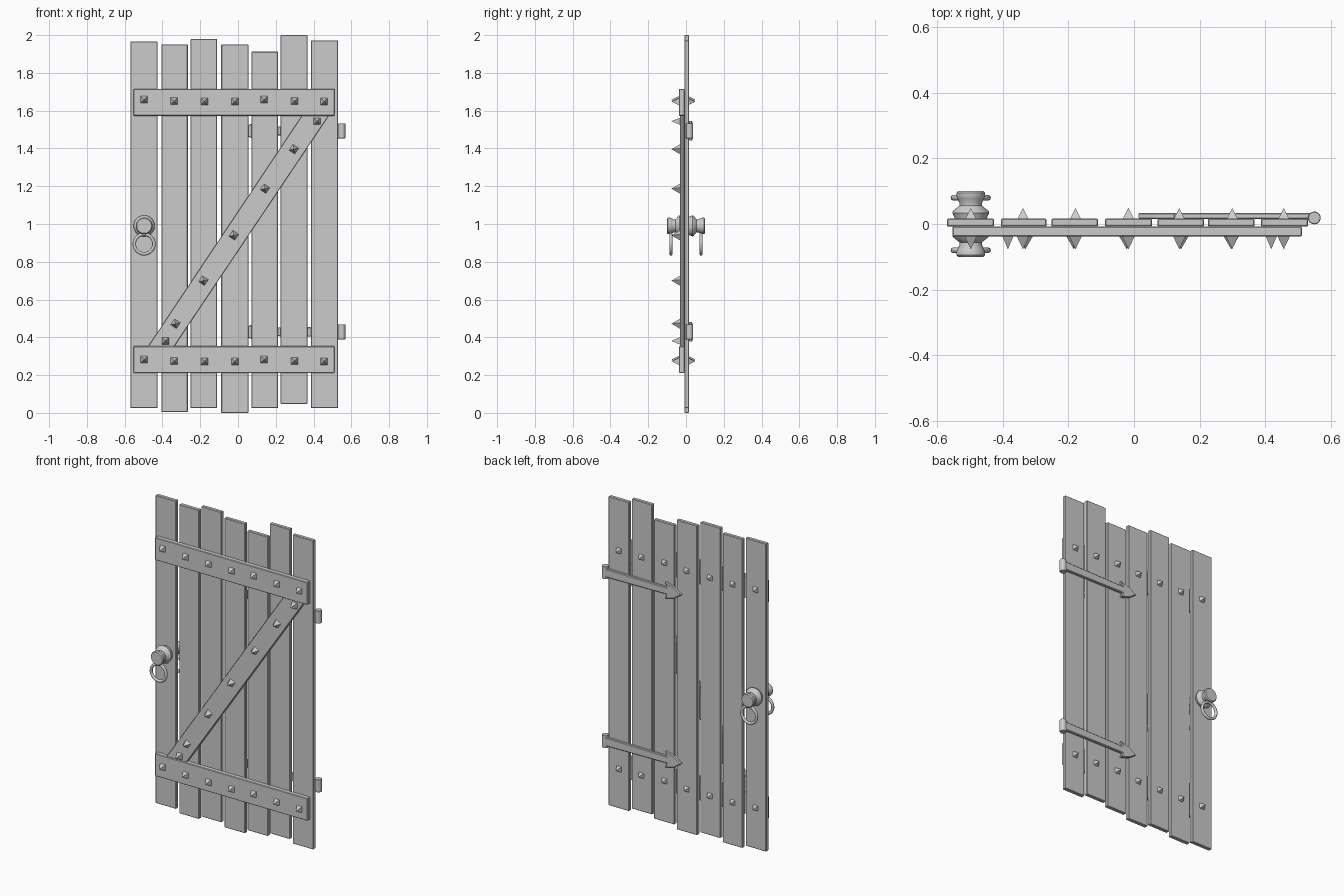
import bpy, bmesh, math
from mathutils import Matrix

if "Cube" in bpy.data.objects:
    bpy.data.objects.remove(bpy.data.objects["Cube"])


def finish(bm, name, bevel=0.0, smooth=False):
    bmesh.ops.recalc_face_normals(bm, faces=bm.faces[:])
    me = bpy.data.meshes.new(name)
    bm.to_mesh(me)
    bm.free()
    ob = bpy.data.objects.new(name, me)
    bpy.context.collection.objects.link(ob)
    if bevel:
        mod = ob.modifiers.new("soft_edges", 'BEVEL')
        mod.width = bevel
        mod.segments = 1
        mod.limit_method = 'ANGLE'
    if smooth:
        bpy.ops.object.select_all(action='DESELECT')
        ob.select_set(True)
        bpy.context.view_layer.objects.active = ob
        bpy.ops.object.shade_smooth_by_angle(angle=math.radians(35))
    return ob


def slab(name, outline, y0, y1, bevel=0.003):
    """Extrude an outline in the x-z plane from y0 to y1."""
    bm = bmesh.new()
    face = bm.faces.new([bm.verts.new((x, y0, z)) for x, z in outline])
    ext = bmesh.ops.extrude_face_region(bm, geom=[face])
    verts = [v for v in ext["geom"] if isinstance(v, bmesh.types.BMVert)]
    bmesh.ops.translate(bm, vec=(0, y1 - y0, 0), verts=verts)
    return finish(bm, name, bevel)


def rect(x0, x1, z0, z1):
    return [(x0, z0), (x1, z0), (x1, z1), (x0, z1)]


def stud(name, x, z, base, tip, half, angle=0.0):
    """Four-sided pyramid nail head pointing along y."""
    bm = bmesh.new()
    ring = []
    for i in range(4):
        a = angle + math.pi / 4 + i * math.pi / 2
        r = half * math.sqrt(2)
        ring.append(bm.verts.new((x + r * math.cos(a), base, z + r * math.sin(a))))
    top = bm.verts.new((x, tip, z))
    bm.faces.new(ring)
    for i in range(4):
        bm.faces.new((ring[i], ring[(i + 1) % 4], top))
    finish(bm, name)


def lathe(name, profile, x, z, sign, n=32):
    """Revolve (distance, radius) pairs around the y axis."""
    bm = bmesh.new()
    rings = [[bm.verts.new((x + r * math.cos(2 * math.pi * i / n), sign * d,
                            z + r * math.sin(2 * math.pi * i / n)))
              for i in range(n)] for d, r in profile]
    for a, b in zip(rings, rings[1:]):
        for i in range(n):
            j = (i + 1) % n
            bm.faces.new((a[i], a[j], b[j], b[i]))
    bm.faces.new(rings[0])
    bm.faces.new(rings[-1])
    finish(bm, name, smooth=True)


# Uneven vertical planks: x range, bottom, top
planks = [(-.57, -.426, .025, 1.966), (-.405, -.266, .004, 1.951),
          (-.251, -.11, .025, 1.98), (-.089, .055, 0, 1.951),
          (.071, .213, .025, 1.912), (.225, .367, .047, 2.0),
          (.386, .53, .025, 1.972)]
for i, p in enumerate(planks):
    slab(f"plank_{i + 1}", rect(*p), -.008, .016)

# Front ledges and diagonal brace
slab("upper_ledge", rect(-.553, .511, 1.573, 1.715), -.038, -.008)
slab("lower_ledge", rect(-.553, .511, .212, .353), -.038, -.008)
slab("diagonal_brace", [(-.476, .352), (-.338, .352), (.481, 1.574), (.339, 1.574)],
     -.033, -.008, .002)

# Studs through the ledges, pointed on both sides
stud_x = [-.497, -.338, -.178, -.017, .138, .299, .456]
dips = [0, .008, .01, .01, 0, .008, .01]
for row, z in (("upper", 1.658), ("lower", .283)):
    for i, (x, dip) in enumerate(zip(stud_x, dips)):
        stud(f"{row}_front_stud_{i + 1}", x, z - dip, -.038, -.077, .0185)
        stud(f"{row}_back_stud_{i + 1}", x, z - dip, .016, .049, .0165)

# Studs along the brace
brace = [(.418, 1.544, 0), (.296, 1.396, 1), (.143, 1.187, 1), (-.022, .94, 1),
         (-.183, .70, 1), (-.331, .472, 1), (-.384, .381, 0)]
for i, (x, z, turned) in enumerate(brace):
    stud(f"brace_stud_{i + 1}", x, z, -.033, -.077, .0185, math.radians(56) * turned)

# Strap hinges on the back, with arrow tips and barrels
half = [(.01, 0), (.06, .034), (.125, .053), (.112, .022), (.54, .027)]
for row, z in (("upper", 1.493), ("lower", .429)):
    outline = [(x, z + h) for x, h in half] + [(x, z - h) for x, h in half[:0:-1]]
    slab(f"{row}_hinge_strap", outline, .015, .034, .004)
    bm = bmesh.new()
    bmesh.ops.create_cone(bm, cap_ends=True, segments=20, radius1=.0195, radius2=.0195,
                          depth=.08, matrix=Matrix.Translation((.549, .0185, z)))
    finish(bm, f"{row}_hinge_barrel", .002, smooth=True)

# Turned knob and hanging ring on each side
knob = [(.005, .046), (.02, .05), (.034, .056), (.04, .054), (.056, .034), (.064, .034),
        (.078, .041), (.086, .044), (.094, .044), (.1, .039)]
for side, s in (("front", -1), ("back", 1)):
    lathe(f"{side}_knob", knob, -.497, .99, s)
    bpy.ops.mesh.primitive_torus_add(location=(-.497, s * .08, .894),
                                     rotation=(math.pi / 2, 0, 0), major_radius=.052,
                                     minor_radius=.009, major_segments=32, minor_segments=10)
    bpy.context.object.name = f"{side}_pull_ring"
    bpy.ops.object.shade_smooth_by_angle(angle=math.radians(60))
